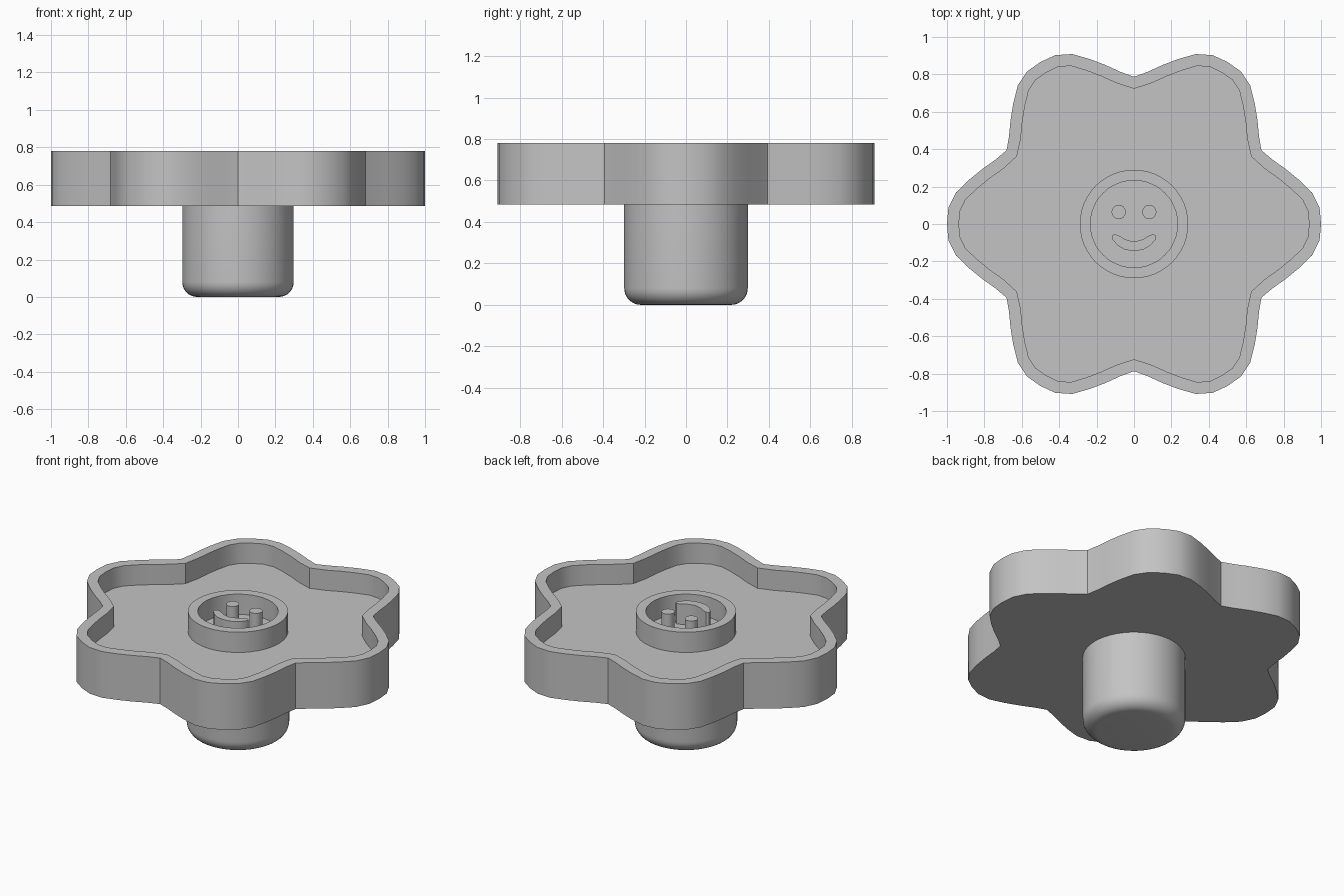
import bpy, bmesh, math
from mathutils import Vector

cube = bpy.data.objects.get("Cube")
if cube:
    bpy.data.objects.remove(cube, do_unlink=True)

grey = bpy.data.materials.new("plain_grey")
grey.use_nodes = True
COLOUR = (0.55, 0.55, 0.55, 1)
grey.diffuse_color = COLOUR
grey.node_tree.nodes["Principled BSDF"].inputs["Base Color"].default_value = COLOUR


def loft(name, loops, cap_start=True, cap_end=True):
    """Skin a stack of (outline, height) loops that share a point count."""
    bm = bmesh.new()
    rings = [[bm.verts.new((p[0], p[1], z)) for p in pts] for pts, z in loops]
    n = len(rings[0])
    for a, b in zip(rings, rings[1:]):
        for i in range(n):
            j = (i + 1) % n
            bm.faces.new((a[i], a[j], b[j], b[i]))
    if cap_start:
        bm.faces.new(rings[0][::-1])
    if cap_end:
        bm.faces.new(rings[-1])
    mesh = bpy.data.meshes.new(name)
    bm.to_mesh(mesh)
    bm.free()
    obj = bpy.data.objects.new(name, mesh)
    bpy.context.collection.objects.link(obj)
    mesh.materials.append(grey)
    bpy.ops.object.select_all(action='DESELECT')
    obj.select_set(True)
    bpy.context.view_layer.objects.active = obj
    bpy.ops.object.shade_smooth_by_angle(angle=math.radians(32))
    return obj


def circle(r, n=48, x=0, y=0):
    return [(x + r * math.cos(math.tau * i / n), y + r * math.sin(math.tau * i / n))
            for i in range(n)]


def inset(pts, d):
    """Move a counter-clockwise outline inward by d."""
    out = []
    for i, p in enumerate(pts):
        t = (Vector(pts[(i + 1) % len(pts)]) - Vector(pts[i - 1])).normalized()
        out.append(Vector(p) + d * Vector((-t.y, t.x)))
    return out


BASE, FLOOR, TOP = 0.485, 0.65, 0.78

# Six-lobed outline: half a lobe, mirrored and repeated
half = [1.0, 0.996, 0.967, 0.913, 0.862, 0.816, 0.787]
lobe = half + half[-2:0:-1]
star = []
for i in range(72):
    a = math.radians(5 * i)
    r = lobe[i % 12]
    star.append((r * math.cos(a), r * math.sin(a)))
inner = inset(star, 0.064)

# Shallow tray with raised rim
loft("star_tray", [(star, BASE), (star, TOP), (inner, TOP), (inner, FLOOR)])

# Stem with rounded lower edge
R, F = 0.298, 0.08
stem = []
for k in range(9):
    a = math.pi / 2 * k / 8
    stem.append((circle(R - F + F * math.sin(a)), F - F * math.cos(a)))
loft("stem", stem + [(circle(R), BASE + 0.05)])

# Ring around the face
loft("centre_ring", [(circle(0.29), FLOOR - 0.01), (circle(0.29), TOP),
                     (circle(0.233), TOP), (circle(0.233), FLOOR - 0.01)],
     False, False)

# Raised eyes and smile
for side, x in (("left", 0.082), ("right", -0.082)):
    eye = circle(0.038, 16, x, 0.064)
    loft(side + "_eye", [(eye, FLOOR - 0.01), (eye, TOP)])

lower = [(0, -0.145), (0.05, -0.137), (0.09, -0.113), (0.115, -0.083)]
upper = [(0.118, -0.062), (0.105, -0.054), (0.085, -0.06), (0.045, -0.083), (0, -0.095)]
right_half = lower + upper
smile = right_half + [(-x, y) for x, y in right_half[-2:0:-1]]
loft("smile", [(smile, FLOOR - 0.01), (smile, TOP)])
